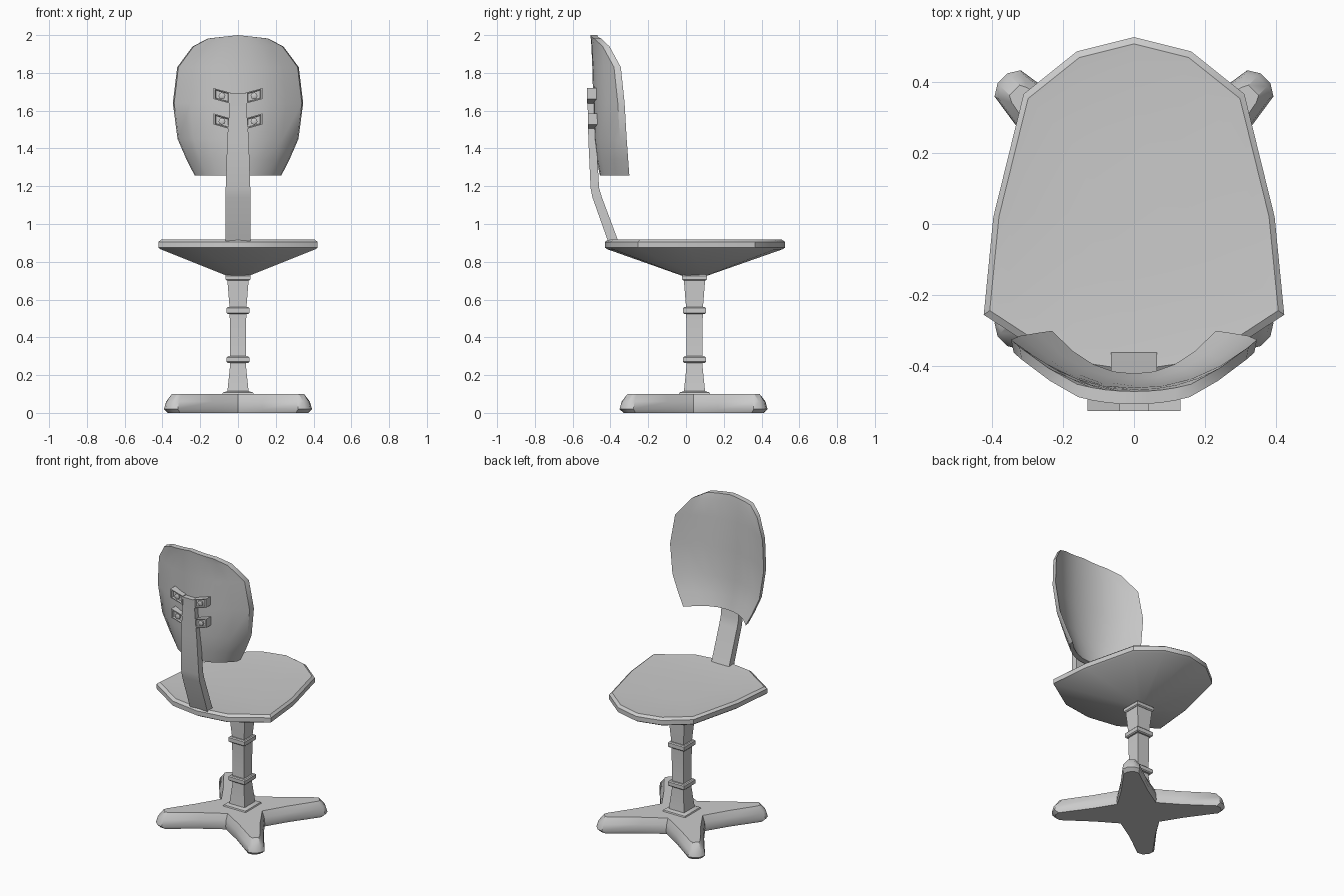
import bpy, bmesh, math
from mathutils import Vector

if "Cube" in bpy.data.objects:
    bpy.data.objects.remove(bpy.data.objects["Cube"])

CY = 0.045  # depth of the pedestal axis


def finish(name, bm, angle=35):
    bmesh.ops.recalc_face_normals(bm, faces=bm.faces)
    me = bpy.data.meshes.new(name)
    bm.to_mesh(me)
    bm.free()
    ob = bpy.data.objects.new(name, me)
    bpy.context.collection.objects.link(ob)
    bpy.ops.object.select_all(action='DESELECT')
    ob.select_set(True)
    bpy.context.view_layer.objects.active = ob
    bpy.ops.object.shade_smooth_by_angle(angle=math.radians(angle))
    return ob


def loft(name, rings, angle=35):
    """Skin a stack of equal-length rings and cap both ends."""
    bm = bmesh.new()
    vs = [[bm.verts.new(p) for p in r] for r in rings]
    n = len(vs[0])
    for a, b in zip(vs, vs[1:]):
        for i in range(n):
            j = (i + 1) % n
            bm.faces.new((a[i], a[j], b[j], b[i]))
    bm.faces.new(vs[0][::-1])
    bm.faces.new(vs[-1])
    return finish(name, bm, angle)


def rect(hw, y0, y1, z):
    return [(-hw, y0, z), (hw, y0, z), (hw, y1, z), (-hw, y1, z)]


def square(h, z):
    return rect(h, CY - h, CY + h, z)


# Four-armed star base with blunt tips
def star(tip, side, notch, z):
    pts = []
    for k in range(4):
        a = math.radians(45 + 90 * k)
        d = Vector((math.cos(a), math.sin(a)))
        t = Vector((-d.y, d.x))
        for r, s in ((0.27, -0.075 - side), (tip - 0.02, -0.04 - side),
                     (tip, -0.02), (tip, 0.02),
                     (tip - 0.02, 0.04 + side), (0.27, 0.075 + side)):
            p = d * r + t * s
            pts.append((p.x, p.y + 0.04, z))
        b = a + math.pi / 4
        pts.append((notch * math.cos(b), notch * math.sin(b) + 0.04, z))
    return pts


loft("star_base", [star(0.50, 0.005, 0.165, 0), star(0.522, 0.012, 0.17, 0.02),
                   star(0.51, 0.008, 0.165, 0.06), star(0.475, -0.01, 0.15, 0.1)])

# Square pedestal with flared foot and collars
loft("pedestal", [square(h, z) for h, z in (
    (0.085, 0.095), (0.08, 0.108), (0.056, 0.115), (0.042, 0.25),
    (0.044, 0.55), (0.056, 0.70), (0.056, 0.74))])
for nm, z0, z1, h in (("lower_collar", 0.265, 0.30, 0.06),
                      ("middle_collar", 0.523, 0.56, 0.06),
                      ("upper_collar", 0.70, 0.732, 0.065)):
    loft(nm, [square(h - 0.006, z0), square(h, z0 + 0.006),
              square(h, z1 - 0.006), square(h - 0.006, z1)])

# Seat with thin rim and conical underside
half = [(0.16, 0.485), (0.31, 0.365), (0.395, 0.02), (0.422, -0.255), (0.2, -0.40)]
outline = [(0, 0.525)] + half + [(0, -0.43)] + [(-x, y) for x, y in half[::-1]]


def seat_ring(s, z):
    return [(x * s, CY + (y - CY) * s, z) for x, y in outline]


loft("seat", [seat_ring(0.15, 0.728), seat_ring(0.97, 0.866), seat_ring(1, 0.875),
              seat_ring(1, 0.905), seat_ring(0.96, 0.918),
              seat_ring(0.85, 0.914), seat_ring(0.4, 0.908)])

# Bent back support
loft("back_support", [rect(h, y0, y1, z) for z, y0, y1, h in (
    (0.90, -0.41, -0.355, 0.065), (1.14, -0.495, -0.445, 0.065),
    (1.19, -0.505, -0.46, 0.065), (1.45, -0.517, -0.475, 0.057),
    (1.60, -0.52, -0.48, 0.046), (1.69, -0.525, -0.48, 0.046))])

# Curved backrest shell: rows of (z, half width, centre depth, edge depth, crown)
rows = [(1.258, 0.23, -0.42, -0.30, 0), (1.34, 0.272, -0.437, -0.306, 0),
        (1.45, 0.32, -0.45, -0.314, 0), (1.64, 0.345, -0.455, -0.325, 0),
        (1.83, 0.322, -0.46, -0.345, 0), (1.94, 0.24, -0.465, -0.405, 0.005),
        (1.982, 0.16, -0.47, -0.45, 0.018)]
cols = [-1, -0.75, -0.5, -0.25, 0, 0.25, 0.5, 0.75, 1]
bm = bmesh.new()
front, rear = [], []
for z, w, yc, ye, crown in rows:
    fr, rr = [], []
    for t in cols:
        y = yc + (ye - yc) * abs(t) ** 2.2
        zz = z + crown * (1 - abs(t))
        fr.append(bm.verts.new((w * t, y, zz)))
        rr.append(bm.verts.new((w * t * 0.98, y - 0.036, zz)))
    front.append(fr)
    rear.append(rr)
R, C = len(rows), len(cols)
for grid in (front, rear):
    for i in range(R - 1):
        for j in range(C - 1):
            bm.faces.new((grid[i][j], grid[i][j + 1], grid[i + 1][j + 1], grid[i + 1][j]))
border = [(0, j) for j in range(C)] + [(i, C - 1) for i in range(1, R)] \
    + [(R - 1, j) for j in range(C - 2, -1, -1)] + [(i, 0) for i in range(R - 2, 0, -1)]
for (i, j), (k, l) in zip(border, border[1:] + border[:1]):
    bm.faces.new((front[i][j], front[k][l], rear[k][l], rear[i][j]))
finish("backrest", bm, 40)

# Slanted brackets with bolts, mirrored on both sides
for row, z, y in (("upper", 1.67, -0.525), ("lower", 1.535, -0.518)):
    for side, s in (("right", 1), ("left", -1)):
        shape = [(0.04, -0.033), (0.13, -0.008), (0.13, 0.05), (0.04, 0.025)]

        def plate(k, yy):
            return [(s * (0.085 + (px - 0.085) * k), yy, z + 0.0085 + (pz - 0.0085) * k)
                    for px, pz in shape]
        loft(f"{row}_{side}_bracket", [plate(1, y + 0.06), plate(1, y),
                                       plate(0.8, y), plate(0.7, y + 0.012)], 25)

        def disc(r, yy):
            return [(s * 0.085 + r * math.cos(a * math.pi / 4), yy,
                     z + 0.0085 + r * math.sin(a * math.pi / 4)) for a in range(8)]
        loft(f"{row}_{side}_bolt", [disc(0.018, y + 0.02), disc(0.018, y + 0.003),
                                    disc(0.013, y)])
